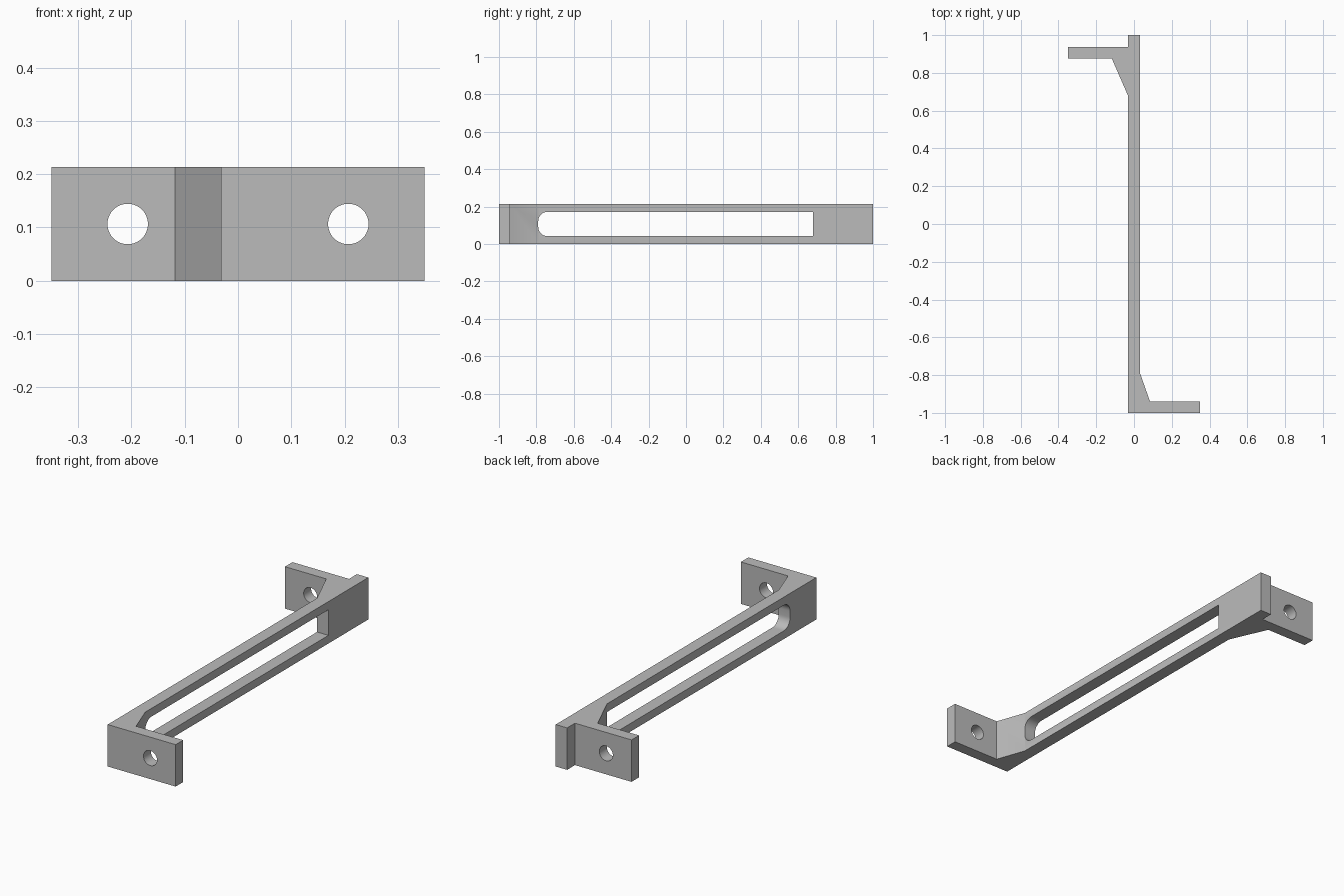
import bpy, bmesh, math
from mathutils import Matrix, Vector

cube = bpy.data.objects.get("Cube")
if cube:
    bpy.data.objects.remove(cube, do_unlink=True)

HEIGHT = 0.213
MID = HEIGHT / 2
HALF = 0.032          # half thickness of the beam

grey = bpy.data.materials.new("plain grey")
grey.use_nodes = True
grey.diffuse_color = (0.5, 0.5, 0.5, 1)
grey.node_tree.nodes["Principled BSDF"].inputs["Base Color"].default_value = (0.5, 0.5, 0.5, 1)


def prism(name, outline, depth):
    """Extrude a closed 3D outline along the depth vector."""
    bm = bmesh.new()
    face = bm.faces.new([bm.verts.new(p) for p in outline])
    ext = bmesh.ops.extrude_face_region(bm, geom=[face])
    moved = [v for v in ext["geom"] if isinstance(v, bmesh.types.BMVert)]
    bmesh.ops.translate(bm, verts=moved, vec=Vector(depth))
    bmesh.ops.recalc_face_normals(bm, faces=bm.faces)
    mesh = bpy.data.meshes.new(name)
    bm.to_mesh(mesh)
    bm.free()
    obj = bpy.data.objects.new(name, mesh)
    bpy.context.collection.objects.link(obj)
    obj.data.materials.append(grey)
    return obj


def arc(cx, cy, r, start, end, steps):
    """Points on an arc, angles in degrees."""
    angles = [math.radians(start + (end - start) * i / steps) for i in range(steps + 1)]
    return [(cx + r * math.cos(a), cy + r * math.sin(a)) for a in angles]


def cut(target, cutter):
    """Subtract the cutter, then remove it."""
    cutter.hide_render = True
    mod = target.modifiers.new("cut", 'BOOLEAN')
    mod.operation, mod.solver, mod.object = 'DIFFERENCE', 'EXACT', cutter
    bpy.context.view_layer.objects.active = target
    bpy.ops.object.modifier_apply(modifier=mod.name)
    bpy.data.objects.remove(cutter, do_unlink=True)


# Beam with a gusseted mounting tab at each end
outline = [
    (-HALF, -1), (0.35, -1), (0.35, -0.94), (0.085, -0.94), (HALF, -0.79),
    (HALF, 1), (-HALF, 1), (-HALF, 0.937), (-0.35, 0.937), (-0.35, 0.877),
    (-0.118, 0.877), (-HALF, 0.68),
]
bracket = prism("slotted_bracket", [(x, y, 0) for x, y in outline], (0, 0, HEIGHT))

# Long slot, rounded at the front end and square at the back
r, half_slot, front, back = 0.05, 0.065, -0.79, 0.68
slot = arc(front + r, MID + half_slot - r, r, 90, 180, 10)
slot += arc(front + r, MID - half_slot + r, r, 180, 270, 10)
slot += [(back, MID - half_slot), (back, MID + half_slot)]
cut(bracket, prism("slot_cutter", [(-0.2, y, z) for y, z in slot], (0.4, 0, 0)))

# Bolt hole through each tab
for side in (-1, 1):
    ring = arc(side * 0.207, MID, 0.038, 0, 360, 40)[:-1]
    y = -side * 0.93
    cut(bracket, prism("hole_cutter", [(x, y - 0.2, z) for x, z in ring], (0, 0.4, 0)))

# Smooth the rounded walls, keep corners crisp
bpy.ops.object.select_all(action='DESELECT')
bracket.select_set(True)
bpy.context.view_layer.objects.active = bracket
bpy.ops.object.shade_smooth_by_angle(angle=math.radians(20))
